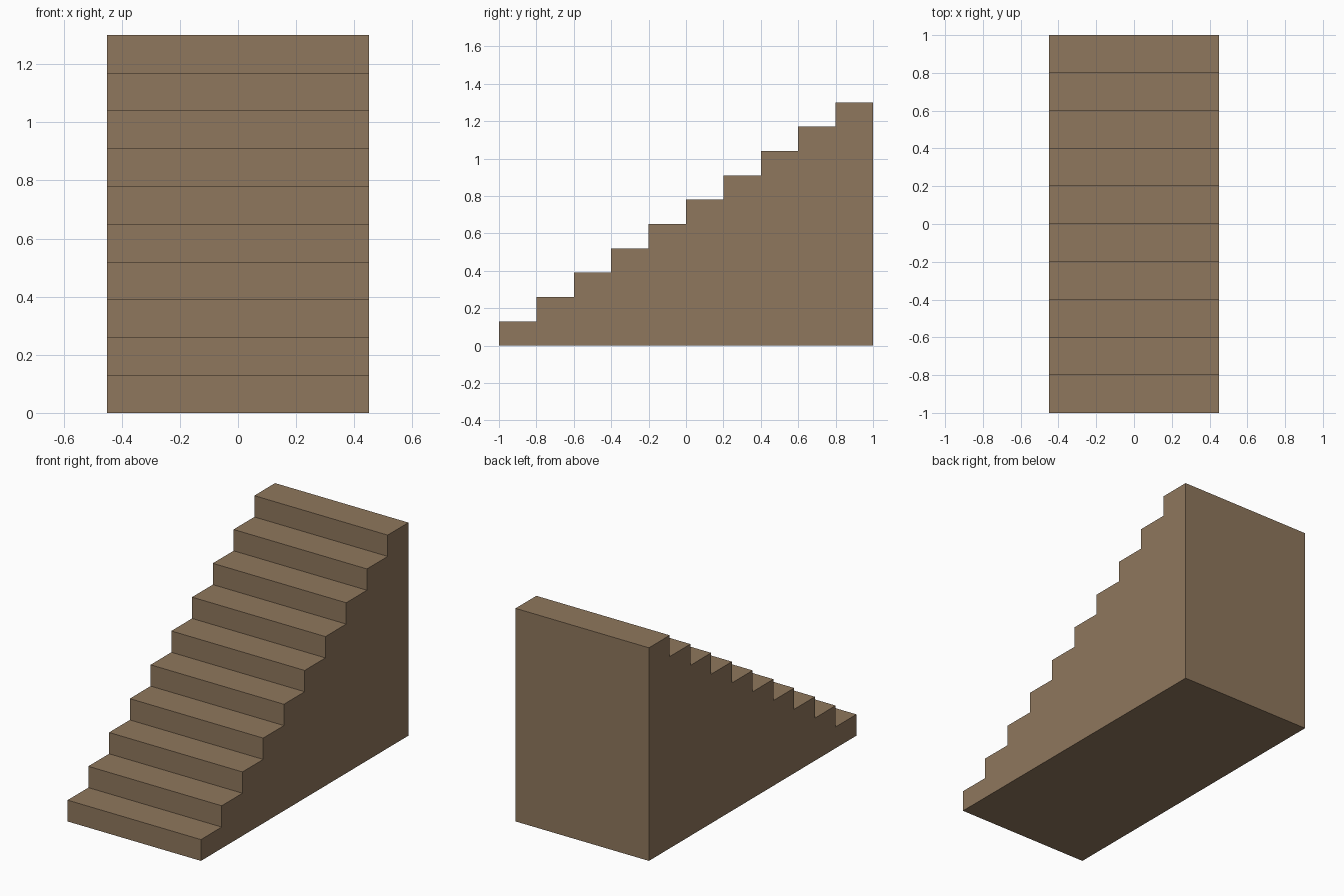
import bpy
import bmesh

STEPS = 10
WIDTH = 0.9
TREAD = 0.2
RISE = 0.13

cube = bpy.data.objects.get("Cube")
if cube:
    bpy.data.objects.remove(cube, do_unlink=True)

# Brown wood material
wood = bpy.data.materials.new("brown_wood")
wood.use_nodes = True
color = (0.275, 0.185, 0.109, 1.0)
wood.diffuse_color = color
wood.node_tree.nodes["Principled BSDF"].inputs["Base Color"].default_value = color

# Stepped side profile: one riser and one tread per step, closed at the back
front = -STEPS * TREAD / 2
profile = [(front, 0.0)]
for i in range(STEPS):
    top = (i + 1) * RISE
    profile += [(front + i * TREAD, top), (front + (i + 1) * TREAD, top)]
profile.append((-front, 0.0))

# Extrude the profile across the width
bm = bmesh.new()
side = bm.faces.new([bm.verts.new((-WIDTH / 2, y, z)) for y, z in profile])
result = bmesh.ops.extrude_face_region(bm, geom=[side], use_keep_orig=True)
moved = [v for v in result["geom"] if isinstance(v, bmesh.types.BMVert)]
bmesh.ops.translate(bm, verts=moved, vec=(WIDTH, 0, 0))
bmesh.ops.recalc_face_normals(bm, faces=bm.faces)

mesh = bpy.data.meshes.new("staircase")
bm.to_mesh(mesh)
bm.free()
mesh.materials.append(wood)
staircase = bpy.data.objects.new("staircase", mesh)
bpy.context.collection.objects.link(staircase)
